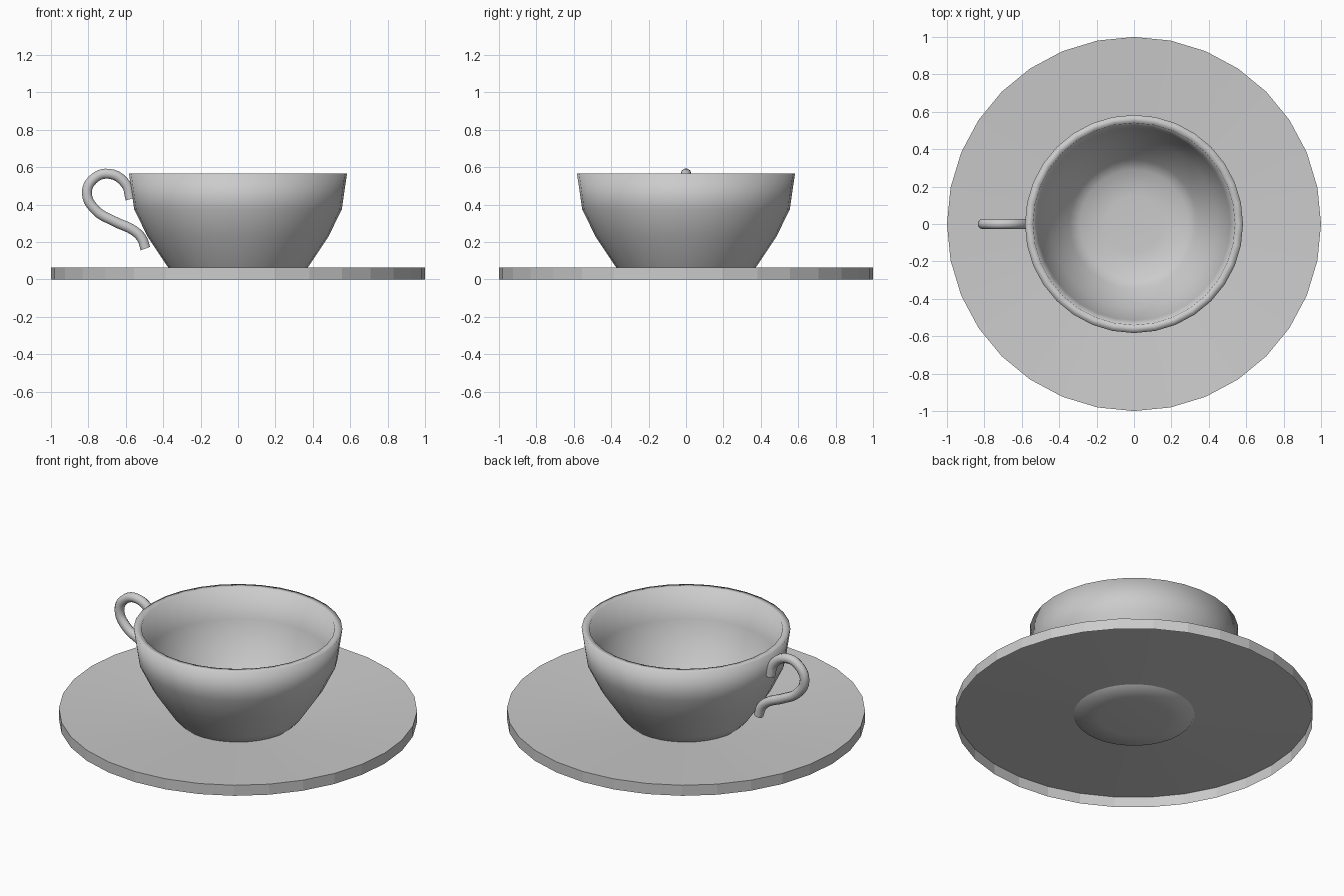
import bpy
import math

if "Cube" in bpy.data.objects:
    bpy.data.objects.remove(bpy.data.objects["Cube"], do_unlink=True)

# Single grey ceramic colour
COLOR = (0.6, 0.6, 0.6, 1)
ceramic = bpy.data.materials.new("grey_ceramic")
ceramic.use_nodes = True
ceramic.diffuse_color = COLOR
ceramic.node_tree.nodes["Principled BSDF"].inputs["Base Color"].default_value = COLOR


def lathe(name, profile, sides=32):
    """Spin (radius, height) points around z; zero radius makes a pole."""
    verts, faces, rings = [], [], []
    for r, z in profile:
        count = sides if r > 0 else 1
        rings.append([len(verts) + i for i in range(count)])
        for i in range(count):
            a = 2 * math.pi * i / sides
            verts.append((r * math.cos(a), r * math.sin(a), z))
    for low, high in zip(rings, rings[1:]):
        for i in range(sides):
            j = (i + 1) % sides
            if len(low) == 1:
                faces.append((low[0], high[j], high[i]))
            elif len(high) == 1:
                faces.append((low[i], low[j], high[0]))
            else:
                faces.append((low[i], low[j], high[j], high[i]))
    mesh = bpy.data.meshes.new(name)
    mesh.from_pydata(verts, [], faces)
    mesh.materials.append(ceramic)
    obj = bpy.data.objects.new(name, mesh)
    bpy.context.collection.objects.link(obj)
    return obj


def select(obj):
    bpy.ops.object.select_all(action="DESELECT")
    obj.select_set(True)
    bpy.context.view_layer.objects.active = obj


# Saucer: open underneath, gently dished towards the middle
saucer = lathe("saucer", [(1, 0), (1, 0.065), (0.32, 0.021), (0, 0.019)])

# Cup: outer wall from the foot up, over the rim, down the inside
cup = lathe("cup", [
    (0, 0), (0.2, 0.002), (0.33, 0.012), (0.377, 0.07), (0.484, 0.23),
    (0.555, 0.375), (0.583, 0.567),
    (0.54, 0.567), (0.515, 0.385), (0.449, 0.25), (0.345, 0.095),
    (0.29, 0.05), (0.15, 0.042), (0, 0.04)])
cup.data.shade_smooth()

# Handle: round tube swept along a curl
path = [(-0.575, 0.43), (-0.60, 0.51), (-0.69, 0.565), (-0.775, 0.535),
        (-0.808, 0.46), (-0.76, 0.37), (-0.66, 0.31), (-0.555, 0.26),
        (-0.515, 0.22), (-0.495, 0.165)]
curve = bpy.data.curves.new("handle", "CURVE")
curve.dimensions = "3D"
curve.bevel_depth = 0.028
curve.bevel_resolution = 3
curve.resolution_u = 5
curve.use_fill_caps = True
curve.materials.append(ceramic)
spline = curve.splines.new("BEZIER")
spline.bezier_points.add(len(path) - 1)
for point, (x, z) in zip(spline.bezier_points, path):
    point.co = (x, 0, z)
    point.handle_left_type = point.handle_right_type = "AUTO"
handle = bpy.data.objects.new("handle", curve)
bpy.context.collection.objects.link(handle)
select(handle)
bpy.ops.object.convert(target="MESH")
bpy.ops.object.shade_smooth_by_angle(angle=math.radians(50))
